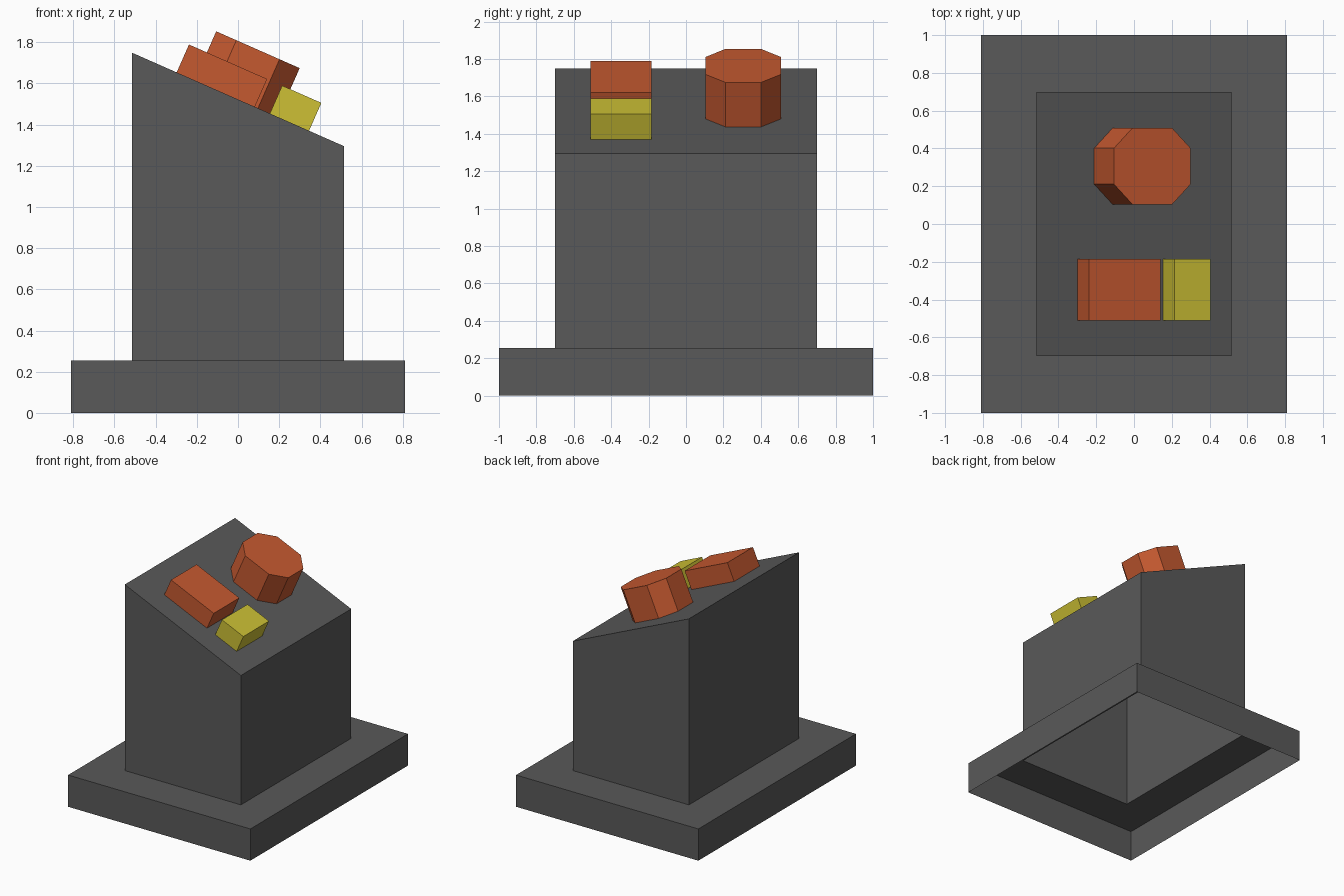
import bpy
import bmesh
from math import atan2
from mathutils import Matrix, Vector

cube = bpy.data.objects.get("Cube")
if cube:
    bpy.data.objects.remove(cube, do_unlink=True)


def material(name, color):
    m = bpy.data.materials.new(name)
    m.use_nodes = True
    m.diffuse_color = (*color, 1)
    m.node_tree.nodes["Principled BSDF"].inputs["Base Color"].default_value = (*color, 1)
    return m


grey = material("dark grey", (0.1, 0.1, 0.1))
red = material("brick red", (0.56, 0.1, 0.03))
yellow = material("mustard yellow", (0.61, 0.53, 0.035))


def finish(name, bm, mat):
    bmesh.ops.recalc_face_normals(bm, faces=bm.faces)
    mesh = bpy.data.meshes.new(name)
    bm.to_mesh(mesh)
    bm.free()
    mesh.materials.append(mat)
    obj = bpy.data.objects.new(name, mesh)
    bpy.context.collection.objects.link(obj)
    return obj


# Dimensions of the hollow stand
BASE_X, BASE_Y, BASE_Z = 0.81, 1.0, 0.255
BODY_X, BODY_Y = 0.516, 0.70
HIGH, LOW = 1.75, 1.295


def top_z(x):
    return (HIGH + LOW) / 2 + x * (LOW - HIGH) / (2 * BODY_X)


def ring(bm, hx, hy, height):
    corners = [(-hx, -hy), (hx, -hy), (hx, hy), (-hx, hy)]
    return [bm.verts.new((x, y, height(x))) for x, y in corners]


# Open-bottomed stand: base walls, ledge, body walls and sloping top
bm = bmesh.new()
rings = [
    ring(bm, BASE_X, BASE_Y, lambda x: 0),
    ring(bm, BASE_X, BASE_Y, lambda x: BASE_Z),
    ring(bm, BODY_X, BODY_Y, lambda x: BASE_Z),
    ring(bm, BODY_X, BODY_Y, top_z),
]
for a, b in zip(rings, rings[1:]):
    for i in range(4):
        j = (i + 1) % 4
        bm.faces.new((a[i], a[j], b[j], b[i]))
bm.faces.new(rings[-1])
finish("console_stand", bm, grey)

# Buttons stand square to the sloping top
tilt = Matrix.Rotation(atan2(HIGH - LOW, 2 * BODY_X), 4, "Y")


def button(name, x, y, length, width, height, mat, chamfer=0):
    hx, hy, c = length / 2, width / 2, chamfer
    if c:
        outline = [(-hx + c, -hy), (hx - c, -hy), (hx, -hy + c), (hx, hy - c),
                   (hx - c, hy), (-hx + c, hy), (-hx, hy - c), (-hx, -hy + c)]
    else:
        outline = [(-hx, -hy), (hx, -hy), (hx, hy), (-hx, hy)]
    bm = bmesh.new()
    low = [bm.verts.new((px, py, 0)) for px, py in outline]
    high = [bm.verts.new((px, py, height)) for px, py in outline]
    for i in range(len(low)):
        j = (i + 1) % len(low)
        bm.faces.new((low[i], low[j], high[j], high[i]))
    bm.faces.new(high)
    obj = finish(name, bm, mat)
    obj.matrix_world = Matrix.Translation(Vector((x, y, top_z(x)))) @ tilt


button("red_block_button", -0.108, -0.348, 0.415, 0.325, 0.148, red)
button("yellow_block_button", 0.25, -0.348, 0.208, 0.325, 0.148, yellow)
button("red_octagon_button", -0.008, 0.306, 0.443, 0.405, 0.26, red, chamfer=0.107)
